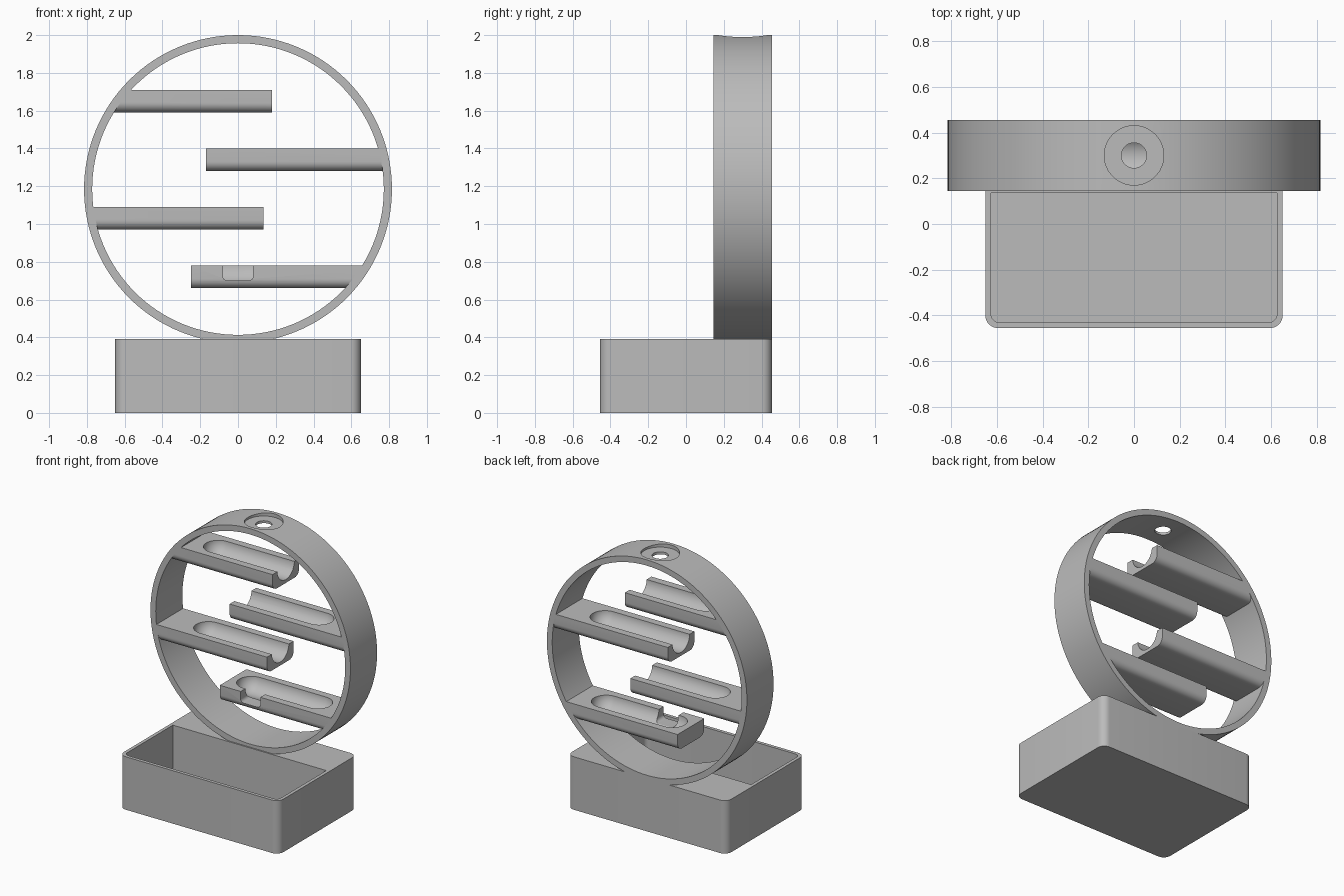
import bpy, bmesh, math
from mathutils import Matrix, Vector

cube = bpy.data.objects.get("Cube")
if cube:
    bpy.data.objects.remove(cube, do_unlink=True)

grey = bpy.data.materials.new("matte_grey")
grey.use_nodes = True
COLOUR = (0.5, 0.5, 0.5, 1)
grey.diffuse_color = COLOUR
grey.node_tree.nodes["Principled BSDF"].inputs["Base Color"].default_value = COLOUR

RING_Z, R_OUT, R_IN = 1.185, 0.815, 0.772
Y_FRONT, Y_BACK = 0.145, 0.455
Y_MID, DEPTH = (Y_FRONT + Y_BACK) / 2, Y_BACK - Y_FRONT


def finish(name, bm):
    bmesh.ops.recalc_face_normals(bm, faces=bm.faces)
    mesh = bpy.data.meshes.new(name)
    bm.to_mesh(mesh)
    bm.free()
    mesh.materials.append(grey)
    obj = bpy.data.objects.new(name, mesh)
    bpy.context.collection.objects.link(obj)
    return obj


def block(name, lo, hi, radius=0, pick=None, segments=8):
    """Box between two corners; edges chosen by pick are rounded."""
    lo, hi = Vector(lo), Vector(hi)
    bm = bmesh.new()
    bmesh.ops.create_cube(bm, size=1)
    for v in bm.verts:
        v.co = Vector((v.co[i] * (hi[i] - lo[i]) + (lo[i] + hi[i]) / 2 for i in range(3)))
    if radius:
        edges = [e for e in bm.edges if pick(e.verts[0].co, e.verts[1].co)]
        bmesh.ops.bevel(bm, geom=edges, offset=radius, segments=segments,
                        affect='EDGES', profile=0.5)
    return finish(name, bm)


def rod(name, radius, length, centre, along_y=False, sides=48):
    bm = bmesh.new()
    bmesh.ops.create_cone(bm, cap_ends=True, segments=sides, radius1=radius,
                          radius2=radius, depth=length)
    if along_y:
        bm.transform(Matrix.Rotation(math.pi / 2, 4, 'X'))
    bm.transform(Matrix.Translation(centre))
    return finish(name, bm)


def capsule(name, x0, x1, z, radius):
    """Round-ended groove cutter lying along x."""
    bm = bmesh.new()
    bmesh.ops.create_uvsphere(bm, u_segments=40, v_segments=24, radius=radius)
    bm.transform(Matrix.Rotation(math.pi / 2, 4, 'Y'))
    half = (x1 - x0) / 2 - radius
    # split at the equator and pull the halves apart
    ring = [e for e in bm.edges if all(abs(v.co.x) < 1e-5 for v in e.verts)]
    bmesh.ops.bevel(bm, geom=ring, offset=radius * 0.02, segments=1, affect='EDGES')
    for v in bm.verts:
        v.co += Vector((math.copysign(half, v.co.x) + (x0 + x1) / 2, Y_MID, z))
    return finish(name, bm)


def combine(obj, other, operation):
    mod = obj.modifiers.new("combine", 'BOOLEAN')
    mod.operation, mod.solver, mod.object = operation, 'EXACT', other
    bpy.context.view_layer.update()
    deps = bpy.context.evaluated_depsgraph_get()
    mesh = bpy.data.meshes.new_from_object(obj.evaluated_get(deps))
    obj.modifiers.clear()
    obj.data = mesh
    bpy.data.objects.remove(other, do_unlink=True)


def upright(a, b):
    return abs(a.z - b.z) > 0.1


# Open tray: walled trough in front, solid ledge behind it
tray = block("tray_base", (-0.65, -0.455, 0), (0.65, 0.455, 0.39), 0.055, upright)
trough = block("trough_cutter", (-0.625, -0.43, 0.03), (0.625, 0.135, 0.5), 0.035,
               lambda a, b: upright(a, b) and a.y < 0)
combine(tray, trough, 'DIFFERENCE')

# Upright ring with a counterbored drain hole at the top
ring = rod("ring", R_OUT, DEPTH, (0, Y_MID, RING_Z), True, 128)
combine(ring, rod("bore", R_IN, 1, (0, Y_MID, RING_Z), True, 128), 'DIFFERENCE')
combine(ring, rod("counterbore", 0.13, 0.2, (0, Y_MID, 2.074)), 'DIFFERENCE')
combine(ring, rod("hole", 0.055, 0.3, (0, Y_MID, 1.97)), 'DIFFERENCE')

# Shelves: name, free end, side of the ring joined, top height, groove start and end
SHELVES = [
    ("shelf_top", 0.18, -1, 1.71, -0.47, 0.5),
    ("shelf_upper", -0.17, 1, 1.40, -0.5, 0.55),
    ("shelf_lower", 0.135, -1, 1.09, -0.55, 0.5),
    ("shelf_bottom", -0.25, 1, 0.78, -0.2, 0.54),
]
parts = [tray, ring]
for name, end, side, top, g0, g1 in SHELVES:
    x0, x1 = sorted((end, side * 0.9))
    shelf = block(name, (x0, Y_FRONT, top - 0.12), (x1, Y_BACK, top), 0.05,
                  lambda a, b: abs(a.x - b.x) > 0.1 and a.z < top - 0.06)
    limit = rod("limit", R_IN + 0.004, 1, (0, Y_MID, RING_Z), True, 128)
    combine(shelf, limit, 'INTERSECT')
    combine(shelf, capsule("groove", g0, g1, top + 0.005, 0.1), 'DIFFERENCE')
    parts.append(shelf)

# Spill notch through the front lip of the bottom shelf
notch = block("notch", (-0.08, 0.1, 0.70), (0.08, Y_MID, 0.9), 0.025,
              lambda a, b: abs(a.y - b.y) > 0.1 and a.z < 0.8)
combine(parts[-1], notch, 'DIFFERENCE')

for obj in parts:
    bpy.ops.object.select_all(action='DESELECT')
    obj.select_set(True)
    bpy.context.view_layer.objects.active = obj
    bpy.ops.object.shade_smooth_by_angle(angle=math.radians(30))
